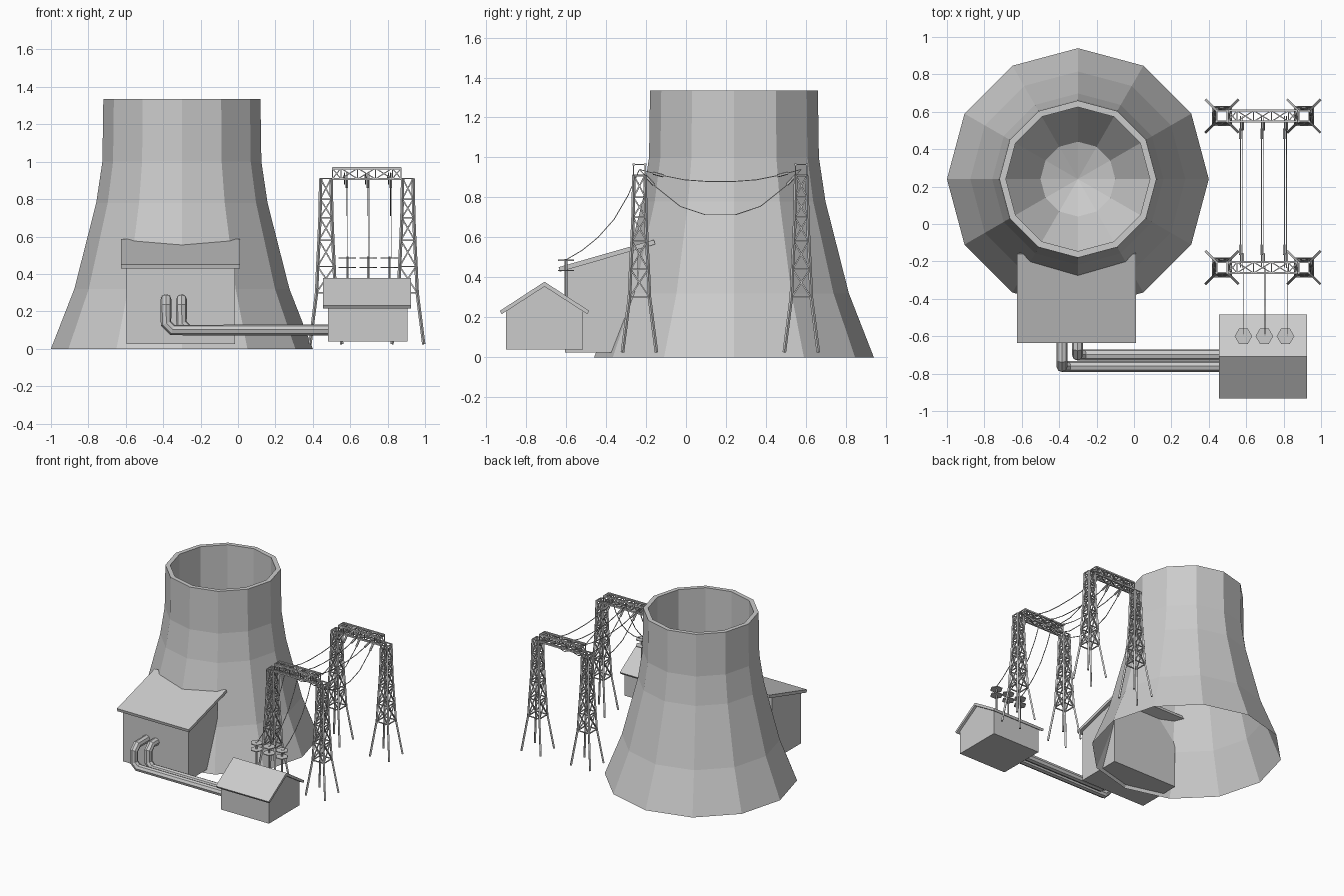
import bpy, bmesh, math
from mathutils import Vector, Matrix

cube = bpy.data.objects.get("Cube")
if cube:
    bpy.data.objects.remove(cube, do_unlink=True)

grey = bpy.data.materials.new("plain_grey")
grey.use_nodes = True
GREY = (0.6, 0.6, 0.6, 1)
grey.diffuse_color = GREY
grey.node_tree.nodes["Principled BSDF"].inputs["Base Color"].default_value = GREY


def finish(name, bm):
    bmesh.ops.recalc_face_normals(bm, faces=bm.faces)
    mesh = bpy.data.meshes.new(name)
    bm.to_mesh(mesh)
    bm.free()
    mesh.materials.append(grey)
    obj = bpy.data.objects.new(name, mesh)
    bpy.context.collection.objects.link(obj)
    return obj


def bar(bm, p, q, r, sides=4):
    """Straight rod between two points."""
    p, q = Vector(p), Vector(q)
    d = q - p
    turn = d.to_track_quat('Z', 'Y').to_matrix().to_4x4()
    spin = Matrix.Rotation(math.pi / 4 if sides == 4 else 0, 4, 'Z')
    bmesh.ops.create_cone(bm, cap_ends=True, segments=sides, radius1=r, radius2=r,
                          depth=d.length, matrix=Matrix.Translation((p + q) / 2) @ turn @ spin)


def polyline(bm, pts, r):
    for p, q in zip(pts, pts[1:]):
        bar(bm, p, q, r)


def prism_x(name, profile, x0, x1):
    """Side profile (y, z) extruded along x."""
    bm = bmesh.new()
    face = bm.faces.new([bm.verts.new((x0, y, z)) for y, z in profile])
    ext = bmesh.ops.extrude_face_region(bm, geom=[face])
    moved = [v for v in ext["geom"] if isinstance(v, bmesh.types.BMVert)]
    bmesh.ops.translate(bm, verts=moved, vec=(x1 - x0, 0, 0))
    return finish(name, bm)


# Cooling tower: twelve-sided shell, open below, with a sunken bowl inside
def cooling_tower():
    bm = bmesh.new()
    n = 12
    profile = [(0.7, 0), (0.575, 0.32), (0.458, 0.78), (0.425, 1.0), (0.42, 1.335),
               (0.385, 1.335), (0.385, 0.9), (0.2, 0.65)]
    rings = []
    for r, z in profile:
        rings.append([bm.verts.new((-0.3 + r * math.cos(math.tau * i / n),
                                    0.24 + r * math.sin(math.tau * i / n), z)) for i in range(n)])
    for a, b in zip(rings, rings[1:]):
        for i in range(n):
            j = (i + 1) % n
            bm.faces.new((a[i], a[j], b[j], b[i]))
    tip = bm.verts.new((-0.3, 0.24, 0.58))
    for i in range(n):
        bm.faces.new((rings[-1][i], rings[-1][(i + 1) % n], tip))
    finish("cooling_tower", bm)


cooling_tower()

# Turbine hall with a lean-to roof
prism_x("hall_walls", [(-0.605, 0.025), (-0.24, 0.025), (-0.24, 0.545), (-0.605, 0.442)], -0.595, -0.015)
prism_x("hall_roof", [(-0.632, 0.428), (-0.155, 0.565), (-0.16, 0.588), (-0.637, 0.451)], -0.625, 0.01)

# Transformer house with a gable roof
MID = -0.708
prism_x("transformer_house_walls",
        [(MID - 0.193, 0.04), (MID + 0.193, 0.04), (MID + 0.193, 0.24), (MID, 0.36), (MID - 0.193, 0.24)],
        0.48, 0.905)
prism_x("transformer_house_roof",
        [(MID - 0.214, 0.216), (MID, 0.354), (MID + 0.214, 0.216),
         (MID + 0.224, 0.232), (MID, 0.378), (MID - 0.224, 0.232)], 0.455, 0.925)


# Pipes from the hall to the transformer house, with chamfered elbows
def pipe(name, x, y):
    c = 0.035
    pts = [(x, -0.58, 0.262), (x, y + c, 0.262), (x, y, 0.262 - c),
           (x, y, 0.1 + c), (x + c, y, 0.1), (0.5, y, 0.1)]
    curve = bpy.data.curves.new(name, 'CURVE')
    curve.dimensions = '3D'
    curve.bevel_depth = 0.03
    curve.bevel_resolution = 2
    curve.use_fill_caps = True
    spline = curve.splines.new('POLY')
    spline.points.add(len(pts) - 1)
    for point, co in zip(spline.points, pts):
        point.co = (*co, 1)
    curve.materials.append(grey)
    obj = bpy.data.objects.new(name, curve)
    bpy.context.collection.objects.link(obj)
    for s in curve.splines:
        s.use_smooth = False


pipe("front_pipe", -0.385, -0.762)
pipe("rear_pipe", -0.302, -0.7)


# Lattice gantry: two pylons joined by a cross beam
CORNERS = [(-1, -1), (1, -1), (1, 1), (-1, 1)]


def pylon(bm, cx, cy):
    levels = [(0.025, 0.085), (0.3, 0.05), (0.44, 0.044), (0.58, 0.037), (0.7, 0.032),
              (0.8, 0.03), (0.91, 0.028)]
    at = lambda k, c: (cx + c[0] * levels[k][1], cy + c[1] * levels[k][1], levels[k][0])
    for k in range(len(levels) - 1):
        for i, c in enumerate(CORNERS):
            d = CORNERS[(i + 1) % 4]
            bar(bm, at(k, c), at(k + 1, c), 0.009)
            bar(bm, at(k + 1, c), at(k + 1, d), 0.005)
            if k:
                bar(bm, at(k, c), at(k + 1, d), 0.005)
                bar(bm, at(k, d), at(k + 1, c), 0.005)


def cross_beam(bm, cy):
    w, low, high = 0.029, 0.908, 0.965
    xs = [0.505, 0.55, 0.64, 0.735, 0.825, 0.872]
    ring = [(-w, low), (w, low), (w, high), (-w, high)]
    at = lambda x, c: (x, cy + c[0], c[1])
    for i, c in enumerate(ring):
        d = ring[(i + 1) % 4]
        bar(bm, at(xs[0], c), at(xs[-1], c), 0.008)
        for x in xs:
            bar(bm, at(x, c), at(x, d), 0.004)
        for x0, x1 in zip(xs, xs[1:]):
            bar(bm, at(x0, c), at(x1, d), 0.004)
            bar(bm, at(x0, d), at(x1, c), 0.004)


FRONT_Y, BACK_Y = -0.233, 0.577
for name, y in (("front_gantry", FRONT_Y), ("rear_gantry", BACK_Y)):
    bm = bmesh.new()
    pylon(bm, 0.47, y)
    pylon(bm, 0.908, y)
    cross_beam(bm, y)
    finish(name, bm)

# Wires and insulators
wires, insulators = bmesh.new(), bmesh.new()
middle = (FRONT_Y + BACK_Y) / 2
for x in (0.575, 0.688, 0.81):
    upper = [(0.405, 0.94), (0.3, 0.912), (0.18, 0.888), (0.07, 0.88)]
    lower = [(0.405, 0.94), (0.32, 0.85), (0.2, 0.755), (0.075, 0.713)]
    for half, dx in ((upper, -0.006), (lower, 0.006)):
        pts = [(x + dx, middle - s, z) for s, z in half]
        pts += [(x + dx, middle + s, z) for s, z in reversed(half)]
        polyline(wires, pts, 0.003)
        for a, b in ((pts[0], pts[1]), (pts[-1], pts[-2])):
            a, b = Vector(a), Vector(b)
            far = 1.15 if dx < 0 else 0.85
            bar(insulators, a.lerp(b, far - 0.5), a.lerp(b, far), 0.008, 6)
    # drop wire to the bushing
    drop = [(FRONT_Y, 0.94), (-0.29, 0.81), (-0.36, 0.69), (-0.44, 0.6), (-0.52, 0.535), (-0.6, 0.488)]
    polyline(wires, [(x + 0.012, y, z) for y, z in drop], 0.003)
finish("wires", wires)
finish("insulators", insulators)

# Bushings on the transformer house roof: a post with two hexagonal discs
bm = bmesh.new()
for x in (0.585, 0.697, 0.81):
    bar(bm, (x, -0.6, 0.29), (x, -0.6, 0.492), 0.007, 6)
    for z in (0.435, 0.486):
        turn = Matrix.Translation((x, -0.6, z)) @ Matrix.Rotation(math.pi / 2, 4, 'Z')
        bmesh.ops.create_cone(bm, cap_ends=True, segments=6, radius1=0.047, radius2=0.047,
                              depth=0.006, matrix=turn)
bushings = finish("roof_bushings", bm)
